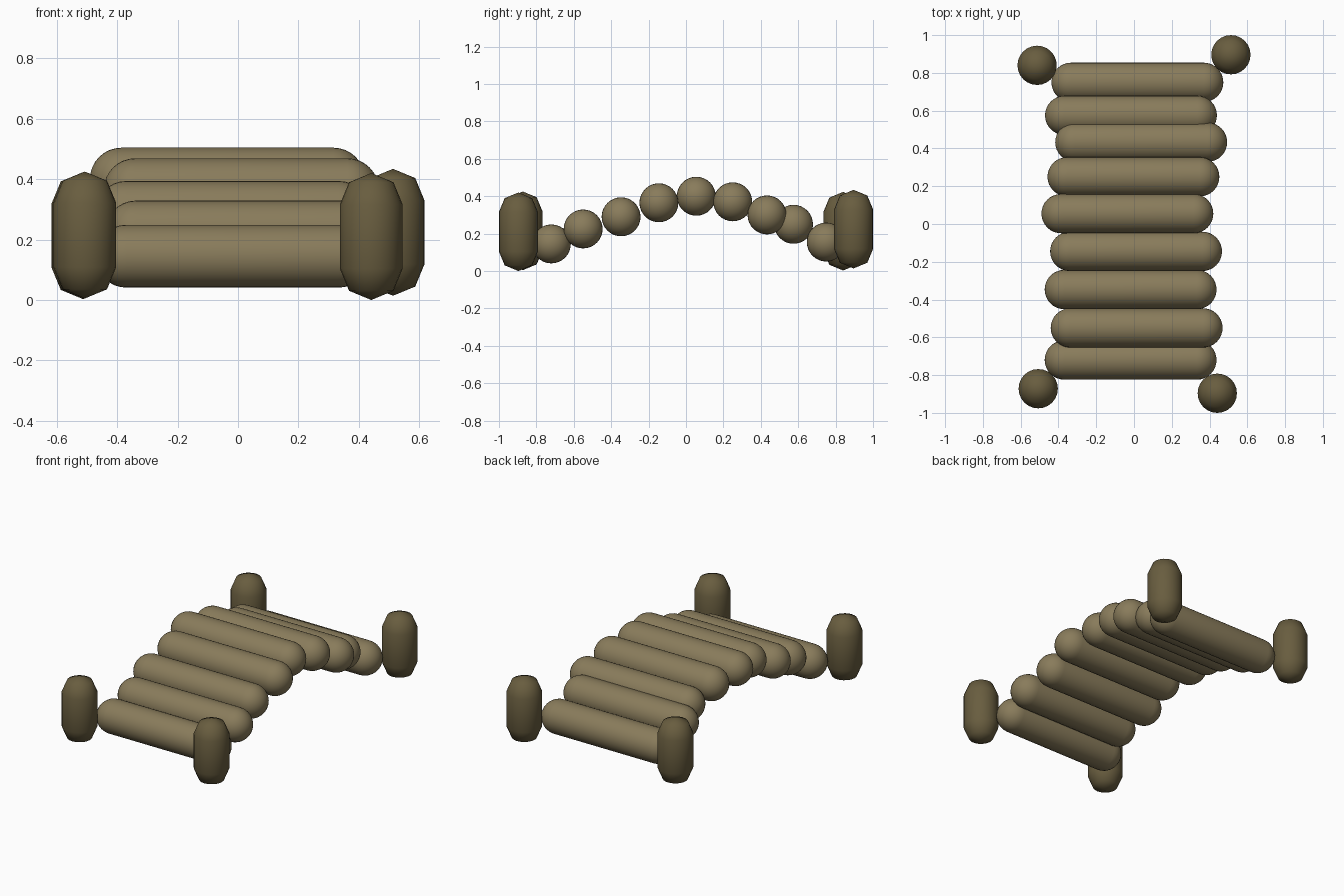
import bpy, bmesh
from math import sin, cos, pi
from mathutils import Matrix, Vector

if "Cube" in bpy.data.objects:
    bpy.data.objects.remove(bpy.data.objects["Cube"])


def material(name, color):
    m = bpy.data.materials.new(name)
    m.diffuse_color = (*color, 1)
    m.use_nodes = True
    m.node_tree.nodes["Principled BSDF"].inputs["Base Color"].default_value = m.diffuse_color
    return m


def capsule(name, radius, length, center, mat, sides, rings, along_x=False):
    """Round-ended cylinder spun from a half profile, overall length given."""
    h = length / 2 - radius
    angles = [pi / 2 * i / rings for i in range(rings + 1)]
    upper = [(radius * cos(a), h + radius * sin(a)) for a in angles]
    profile = [(r, -z) for r, z in reversed(upper)] + upper
    bm = bmesh.new()
    verts = [bm.verts.new((r, 0, z)) for r, z in profile]
    edges = [bm.edges.new(pair) for pair in zip(verts, verts[1:])]
    bmesh.ops.spin(bm, geom=verts + edges, cent=(0, 0, 0), axis=(0, 0, 1),
                   angle=2 * pi, steps=sides)
    bmesh.ops.remove_doubles(bm, verts=bm.verts[:], dist=1e-4)
    bmesh.ops.recalc_face_normals(bm, faces=bm.faces[:])
    if along_x:
        bm.transform(Matrix.Rotation(pi / 2, 4, 'Y'))
    for f in bm.faces:
        f.smooth = True
    mesh = bpy.data.meshes.new(name)
    bm.to_mesh(mesh)
    bm.free()
    mesh.materials.append(mat)
    ob = bpy.data.objects.new(name, mesh)
    ob.location = Vector(center)
    bpy.context.collection.objects.link(ob)
    return ob


log_wood = material("log_wood", (0.25, 0.20, 0.105))
post_wood = material("post_wood", (0.14, 0.11, 0.05))

# arched deck of staggered round logs
logs = [(-0.018, -0.72, 0.145), (0.014, -0.55, 0.225), (-0.018, -0.347, 0.29),
        (0.011, -0.145, 0.365), (-0.035, 0.055, 0.40), (-0.003, 0.25, 0.37),
        (0.038, 0.433, 0.30), (-0.016, 0.575, 0.25), (0.018, 0.75, 0.155)]
for i, c in enumerate(logs):
    capsule(f"deck_log_{i + 1}", 0.104, 0.91, c, log_wood, 32, 8, along_x=True)

# upright corner posts
posts = {"front_left_post": (-0.507, -0.872, 0.215),
         "front_right_post": (0.441, -0.896, 0.21),
         "back_left_post": (-0.513, 0.84, 0.213),
         "back_right_post": (0.513, 0.896, 0.224)}
for name, c in posts.items():
    capsule(name, 0.104, 0.42, c, post_wood, 24, 2)
